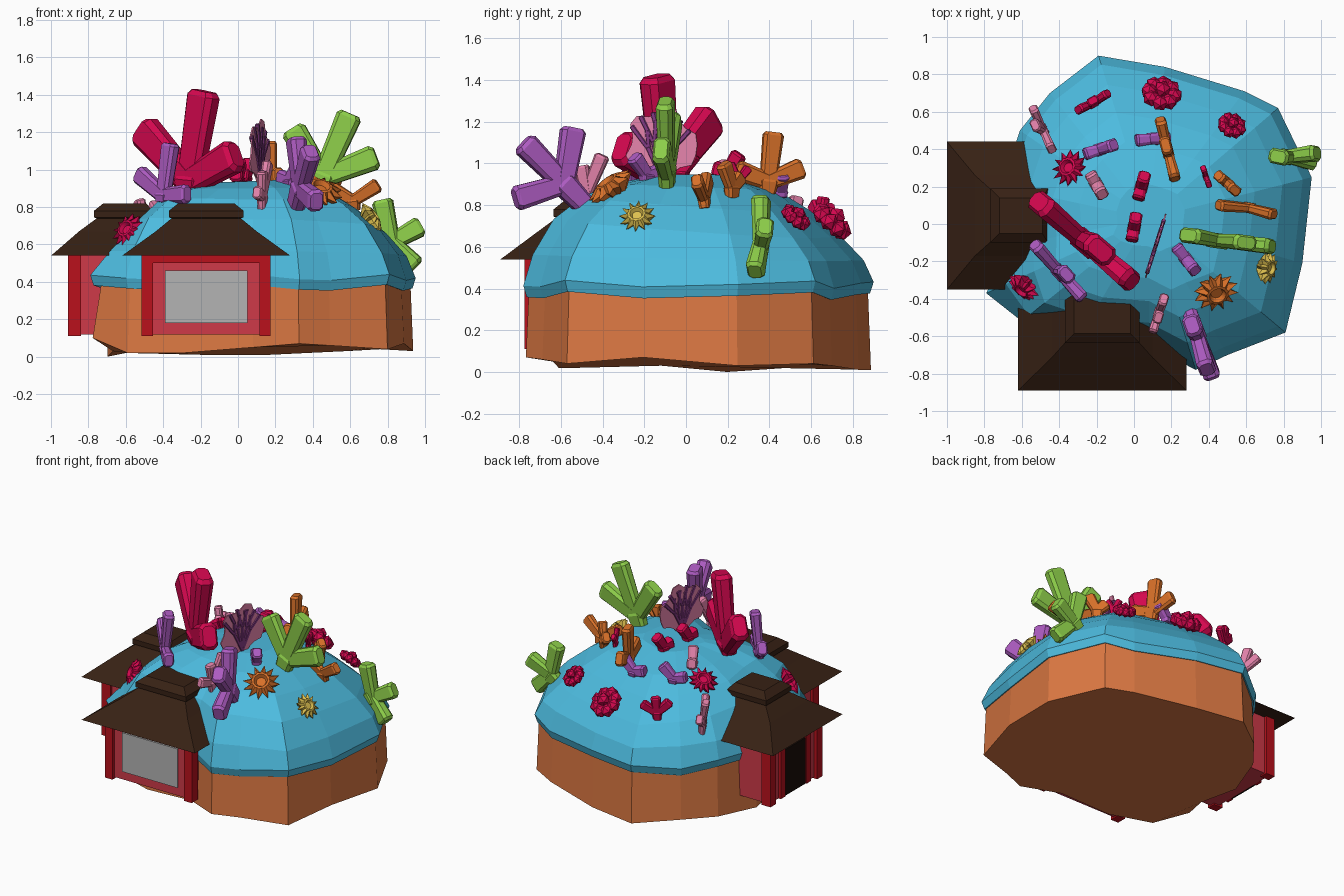
import bpy, bmesh, math, random
from mathutils import Vector, Matrix
from mathutils.bvhtree import BVHTree

if "Cube" in bpy.data.objects:
    bpy.data.objects.remove(bpy.data.objects["Cube"])

random.seed(4)
mats = {}


def paint(ob, rgb):
    if rgb not in mats:
        m = bpy.data.materials.new("paint_%d" % len(mats))
        m.diffuse_color = [(c / 255) ** 2.2 for c in rgb] + [1]
        m.use_nodes = True
        m.node_tree.nodes["Principled BSDF"].inputs["Base Color"].default_value = m.diffuse_color
        mats[rgb] = m
    ob.data.materials.append(mats[rgb])


def make(name, verts, faces, rgb):
    me = bpy.data.meshes.new(name)
    me.from_pydata([tuple(v) for v in verts], [], faces)
    bm = bmesh.new()
    bm.from_mesh(me)
    bmesh.ops.recalc_face_normals(bm, faces=bm.faces)
    bm.to_mesh(me)
    bm.free()
    ob = bpy.data.objects.new(name, me)
    bpy.context.collection.objects.link(ob)
    paint(ob, rgb)
    return ob


def loft(rings, start=0):
    """Closed skin over equal-length rings, capped at both ends."""
    n = len(rings[0])
    verts = [v for r in rings for v in r]
    faces = [[start + k * n + i, start + k * n + (i + 1) % n,
              start + (k + 1) * n + (i + 1) % n, start + (k + 1) * n + i]
             for k in range(len(rings) - 1) for i in range(n)]
    faces += [[start + i for i in range(n)],
              [start + (len(rings) - 1) * n + i for i in range(n)]]
    return verts, faces


BLUE, CLAY, BROWN = (78, 186, 222), (218, 119, 68), (58, 38, 27)
RED, PALE, DARK, GREY = (184, 24, 34), (205, 60, 74), (30, 20, 16), (178, 178, 178)
CRIMSON, PURPLE, GREEN = (212, 16, 80), (172, 92, 192), (140, 205, 75)
ORANGE, PINK, YELLOW, PLUM = (215, 112, 45), (228, 130, 170), (220, 190, 80), (130, 60, 130)

# Rock base and dome lofted from one irregular outline
outline = [(.95, .25), (.77, .62), (.59, .71), (.165, .84), (-.19, .90), (-.45, .70),
           (-.61, .50), (-.71, .2), (-.68, -.12), (-.79, -.37), (-.6, -.52), (-.3, -.62),
           (.08, -.65), (.33, -.78), (.5, -.70), (.81, -.58), (.90, -.21)]
bottom_z = [.03, .04, .03, .01, .01, .03, .02, .0, .03, .10, .02, .02, .05, .07, .06, .04, .07]
C = Vector((.08, .03, 0))


def ring(s, z, jit=0.0, spur=1.0, tx=0.0, ty=0.0):
    out = []
    for i, (x, y) in enumerate(outline):
        k = s * (spur if i == 9 else 1)
        p = C + (Vector((x, y, 0)) - C) * k
        out.append(p + Vector((0, 0, z + jit * math.sin(i * 2.2) + tx * (p.x - .1) + ty * p.y)))
    return out


base = ring(.985, 0)
for p, z in zip(base, bottom_z):
    p.z = z
make("rock_base", *loft([base, ring(.968, .385, .025, .96)]), CLAY)
dome_data = loft([ring(.955, .37, .02), ring(.98, .365, .02), ring(1, .42, .02),
                  ring(.945, .55, 0, .93, -.01, -.02), ring(.82, .695, 0, .86, -.03, -.07),
                  ring(.65, .81, 0, .88, -.03, -.07), ring(.47, .888, 0, .95, 0, -.04),
                  ring(.22, .94, 0, 1, .04)])
make("dome", *dome_data, BLUE)
tree = BVHTree.FromPolygons([tuple(v) for v in dome_data[0]], dome_data[1])


def surface(x, y):
    p, n, _, _ = tree.ray_cast(Vector((x, y, 3)), Vector((0, 0, -1)))
    return p, (n if n.z > 0 else -n)


# Small houses: local front faces -y at y = 0
def box(name, x0, x1, y0, y1, z0, z1, rgb, M):
    r = [[M @ Vector((x, y, z)) for x, y in ((x0, y0), (x1, y0), (x1, y1), (x0, y1))] for z in (z0, z1)]
    return make(name, *loft(r), rgb)


def house(tag, M, hw, eave, front, door):
    box(tag + "_walls", -hw + .02, hw - .02, .025, .42, .12, .54, PALE, M)
    for s in (-1, 1):
        a, b = sorted((s * hw, s * (hw - .06)))
        box(tag + "_post", a, b, 0, .07, .11, .54, RED, M)
    box(tag + "_lintel", -hw, hw, .005, .06, .50, .54, RED, M)
    if door:
        box(tag + "_doorway", -.12, .12, .012, .05, .12, .45, DARK, M)
        for s in (-1, 1):
            box(tag + "_door_jamb", s * .145 - .025, s * .145 + .025, .005, .06, .12, .5, RED, M)
    else:
        box(tag + "_window", -.22, .22, .015, .05, .18, .46, GREY, M)
    c = eave - .45
    prof = [(eave, front, .66, .54), (.27 + c, .06, .54, .67), (.185 + c, .155, .44, .74),
            (.2 + c, .14, .45, .745), (.2 + c, .14, .45, .78), (.15 + c, .19, .42, .82)]
    rings = [[M @ Vector(q) for q in ((-a, y0, z), (a, y0, z), (a, y1, z), (-a, y1, z))]
             for a, y0, y1, z in prof]
    make(tag + "_roof", *loft(rings), BROWN)


house("front_house", Matrix.Translation((-.17, -.775, 0)), .345, .45, -.115, False)
house("left_house", Matrix.Translation((-.91, .045, 0)) @ Matrix.Rotation(-math.pi / 2, 4, 'Z'),
      .295, .395, -.09, True)


# Branching corals: a trunk that forks into chamfered prongs
def coral(name, rgb, w, x, y, tips, thick=.7, fork=.28):
    root, _ = surface(x, y)
    tips = [Vector(t) for t in tips]
    mean = sum(tips, Vector()) / len(tips)
    f = root.lerp(mean, fork)
    flat = (tips[0] - root).cross(tips[-1] - root).normalized()
    V, F = [], []
    paths = [(root - (f - root) * .4, f.lerp(mean, .12))] + [(f, t) for t in tips]
    for a, b in paths:
        d = (b - a).normalized()
        side = d.cross(flat).normalized()
        up = side.cross(d)
        rings = []
        for p, s in ((a, .8), (b - d * w * .15, 1.0), (b, .75)):
            rings.append([p + side * (u * w * s / 2) + up * (v * w * thick * s / 2) for u, v in
                          ((1, -.5), (1, .5), (.7, 1), (-.7, 1), (-1, .5), (-1, -.5), (-.7, -1), (.7, -1))])
        v, fc = loft(rings, len(V))
        V += v
        F += fc
    make(name, V, F, rgb)


coral("big_crimson_coral", CRIMSON, .18, -.26, -.1,
      [(-.51, .12, 1.22), (-.18, -.14, 1.42), (-.01, -.31, 1.08)], .65, .1)
coral("left_purple_coral", PURPLE, .10, -.40, -.26, [(-.53, -.11, .98), (-.36, -.27, 1.14), (-.27, -.40, .87)], .7, .15)
coral("right_purple_coral", PURPLE, .12, .31, -.5, [(.39, -.78, 1.1), (.31, -.54, 1.17), (.42, -.82, .83)], .75, .4)
coral("top_green_coral", GREEN, .135, .43, -.09, [(.29, -.06, 1.22), (.60, -.1, 1.30), (.74, -.12, 1.07)], .6, .2)
coral("side_green_coral", GREEN, .11, .79, .36, [(.77, .36, .84), (.98, .38, .70), (.95, .33, .48)], .75)
coral("top_orange_coral", ORANGE, .10, .18, .39, [(.14, .56, .98), (.17, .42, 1.15), (.22, .24, .97)], .6, .25)
coral("side_orange_coral", ORANGE, .08, .62, .09, [(.75, .05, .92), (.45, .1, .93)])
coral("small_orange_coral", ORANGE, .08, .50, .22, [(.54, .18, 1.0), (.45, .26, .94)])
coral("back_pink_coral", PINK, .07, -.48, .5, [(-.54, .62, .75), (-.53, .53, .84), (-.44, .4, .82)])
coral("back_crimson_coral", CRIMSON, .065, -.22, .64, [(-.30, .61, .81), (-.22, .66, .84), (-.14, .70, .79)])
coral("front_pink_coral", PINK, .07, .13, -.47, [(.10, -.58, .88), (.13, -.5, .99), (.16, -.40, 1.04)])
coral("tiny_crimson_coral", CRIMSON, .045, .385, .25, [(.37, .3, .98), (.40, .21, 1.0)])

# Short stubby corals: position, half length, heading
for i, (x, y, h, ang, rgb) in enumerate([(.28, -.19, .09, -52, PURPLE), (-.18, .40, .09, 18, PURPLE),
                                         (.10, .455, .09, 5, PURPLE), (0, -.02, .07, 80, CRIMSON),
                                         (.04, .2, .07, 75, CRIMSON), (-.2, .21, .07, -60, PINK)]):
    p = surface(x, y)[0]
    d = Vector((math.cos(math.radians(ang)), math.sin(math.radians(ang)), 0)) * h
    coral("stub_coral_%d" % i, rgb, .075, x, y, [p + d * .85 + Vector((0, 0, .11)), p - d + Vector((0, 0, .04))], .9)

# Sea fan: thin lobed sheet with raised veins
fan_dir = Vector((.3, .95, 0)).normalized()
fan_n = Vector((.95, -.3, 0))
fan_c = Vector((.115, -.12, 1.09))
N = 22
sheet = []
for off in (-.004, .004):
    sheet.append([fan_c + fan_n * off + fan_dir * math.cos(a) * r + Vector((0, 0, math.sin(a) * r))
                  for a, r in ((2 * math.pi * i / N, .165 + .018 * (-1) ** (i // 2)) for i in range(N))])
make("sea_fan", *loft(sheet), PINK)
for k, a in enumerate((35, 62, 90, 118, 145)):
    r = math.radians(a)
    tip = fan_c + fan_dir * math.cos(r) * .13 + Vector((0, 0, math.sin(r) * .155))
    coral("fan_vein_%d" % k, PLUM, .024, .115, -.12,
          [tip - fan_dir * .04, tip + fan_dir * .04 + Vector((0, 0, -.02))], .9, .55)


def placed(x, y, lean=(0, 0, 0)):
    p, n = surface(x, y)
    n = (n + Vector(lean)).normalized()
    return Matrix.Translation(p + n * .01) @ n.to_track_quat('Z', 'Y').to_matrix().to_4x4()


# Spiky anemones
def star(name, x, y, r, rgb, lean, n=12):
    M = placed(x, y, lean)

    def circ(ro, ri, z):
        return [M @ Vector((math.cos(math.pi * i / n) * q, math.sin(math.pi * i / n) * q, z))
                for i in range(2 * n) for q in [ri if i % 2 else ro]]
    make(name, *loft([circ(r * .4, r * .4, -.03), circ(r, r * .6, r * .25), circ(r * .5, r * .45, r * .5),
                      circ(r * .36, r * .36, r * .52), circ(r * .25, r * .25, r * .32)]), rgb)


star("left_crimson_anemone", -.57, -.32, .10, CRIMSON, (-.1, -.6, 0))
star("back_crimson_anemone", -.33, .29, .105, CRIMSON, (-.1, .1, 0))
star("orange_anemone", .43, -.34, .125, ORANGE, (.1, -.3, 0))
star("yellow_anemone", .69, -.23, .09, YELLOW, (.5, -.1, 0))


# Lumpy rosette corals
def rosette(name, x, y, r):
    M = placed(x, y)
    bm = bmesh.new()
    spots = [(0, 0, .75)] + [(math.cos(a) * .62, math.sin(a) * .62, .45)
                             for a in (2 * math.pi * i / 8 for i in range(8))]
    for s in spots:
        T = M @ Matrix.Translation(Vector(s) * r) @ Matrix.Rotation(random.random() * 3, 4, 'Z')
        bmesh.ops.create_icosphere(bm, subdivisions=1, radius=r * .42, matrix=T)
    me = bpy.data.meshes.new(name)
    bm.to_mesh(me)
    bm.free()
    ob = bpy.data.objects.new(name, me)
    bpy.context.collection.objects.link(ob)
    paint(ob, CRIMSON)


rosette("back_rosette_coral", .14, .66, .11)
rosette("side_rosette_coral", .51, .50, .08)
